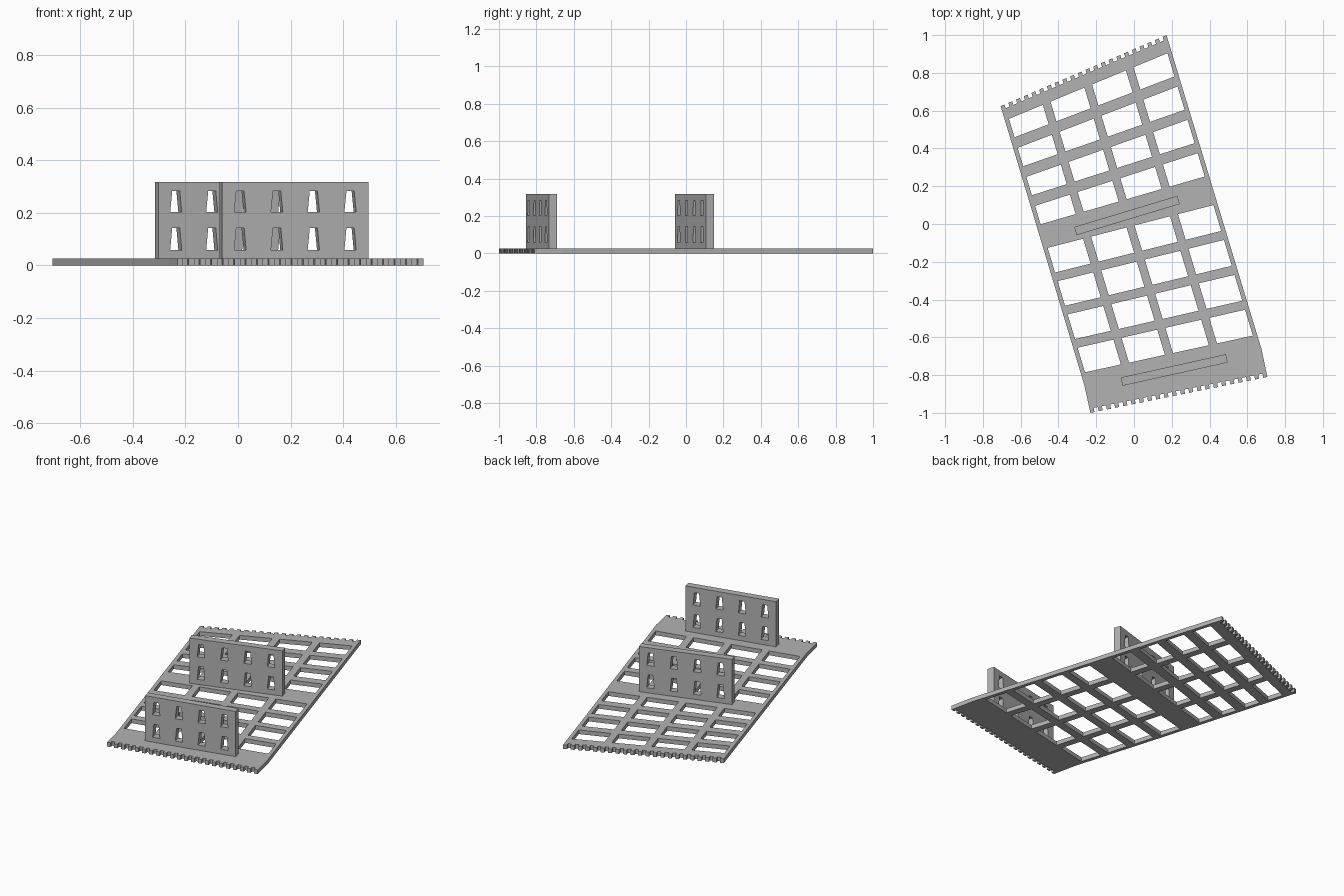
import bpy
import bmesh
from mathutils import Vector
from math import radians

cube = bpy.data.objects.get("Cube")
if cube:
    bpy.data.objects.remove(cube)

grey = bpy.data.materials.new("plain grey")
grey.use_nodes = True
colour = (0.45, 0.45, 0.45, 1)
grey.diffuse_color = colour
grey.node_tree.nodes["Principled BSDF"].inputs["Base Color"].default_value = colour

PLATE_TOP = 0.027


def make_sheet(name, polygons, thickness, offset):
    """Join flat polygons into one sheet and thicken it."""
    bm = bmesh.new()
    for points in polygons:
        bm.faces.new([bm.verts.new(p) for p in points])
    bmesh.ops.remove_doubles(bm, verts=bm.verts, dist=0.0002)
    mesh = bpy.data.meshes.new(name)
    bm.to_mesh(mesh)
    bm.free()
    mesh.materials.append(grey)
    obj = bpy.data.objects.new(name, mesh)
    bpy.context.collection.objects.link(obj)
    solid = obj.modifiers.new("thickness", "SOLIDIFY")
    solid.thickness = thickness
    solid.offset = offset
    return obj


def lattice(rows, open_bands):
    """Quads between point rows; odd columns of the open bands stay empty."""
    quads = []
    for r, (a, b) in enumerate(zip(rows, rows[1:])):
        for c in range(len(a) - 1):
            if not (r in open_bands and c % 2):
                quads.append([a[c], b[c], b[c + 1], a[c + 1]])
    return quads


def comb(left, right, depth, teeth=22):
    """Toothed edge running from left to right; depth points outward."""
    points = []
    pitch = 1 / (teeth - 0.5)
    for i in range(teeth):
        s0, s1, s2 = i * pitch, (i + 0.5) * pitch, (i + 1) * pitch
        points += [left.lerp(right, s0) + depth, left.lerp(right, s1) + depth]
        if i < teeth - 1:
            points += [left.lerp(right, s1), left.lerp(right, s2)]
    return points


# Base plate: fanned rows of window openings between slanted sides
def left_side(y):
    return Vector((-0.706 + 0.3 * (0.624 - y), y, 0))


def right_side(y):
    return Vector((0.172 + 0.3025 * (1.0 - y), y, 0))


margin, bar = 0.024, 0.046
window = (1 - 2 * margin - 3 * bar) / 4
columns = [0]
for i in range(4):
    start = margin + i * (window + bar)
    columns += [start, start + window]
columns.append(1)


def across(left, right):
    return [left.lerp(right, s) for s in columns]


# Per half: first line, row pitch and window height on the left, then the right
halves = [(0.548, 0.153, 0.097, 0.913, 0.177, 0.124),
          (-0.132, 0.176, 0.13, 0.106, 0.185, 0.137)]
rows = []
for ly, lpitch, lh, ry, rpitch, rh in halves:
    for i in range(4):
        for k in (0, 1):
            rows.append(across(left_side(ly - i * lpitch - k * lh),
                               right_side(ry - i * rpitch - k * rh)))
rows.append(across(Vector((-0.262, -0.857, 0)), Vector((0.675, -0.661, 0))))

back_comb = comb(Vector((-0.7, 0.604, 0)), Vector((0.178, 0.98, 0)), Vector((-0.006, 0.02, 0)))
front_comb = comb(Vector((-0.235, -0.978, 0)), Vector((0.702, -0.788, 0)), Vector((0.004, -0.022, 0)))
polygons = lattice(rows, range(0, 16, 2))
polygons.append(rows[0] + back_comb[::-1])
polygons.append(front_comb + rows[-1][::-1])
make_sheet("base_plate", polygons, PLATE_TOP, 1)


# Upright walls with two rows of tapered slots
def make_wall(name, x, y, angle):
    length, wide, narrow = 0.57, 0.046, 0.03
    levels = [(PLATE_TOP, wide), (0.059, wide), (0.143, narrow),
              (0.203, wide), (0.283, narrow), (0.317, narrow)]
    wall_rows = []
    for z, width in levels:
        us = [-length / 2]
        for i in range(4):
            centre = (i - 1.5) * 0.143
            us += [centre - width / 2, centre + width / 2]
        us.append(length / 2)
        wall_rows.append([Vector((u, 0, z)) for u in us])
    wall = make_sheet(name, lattice(wall_rows, (1, 3)), 0.045, 0)
    wall.location = (x, y, 0)
    wall.rotation_euler.z = radians(angle)


make_wall("middle_wall", -0.037, 0.045, 16.8)
make_wall("front_wall", 0.213, -0.773, 12.5)
